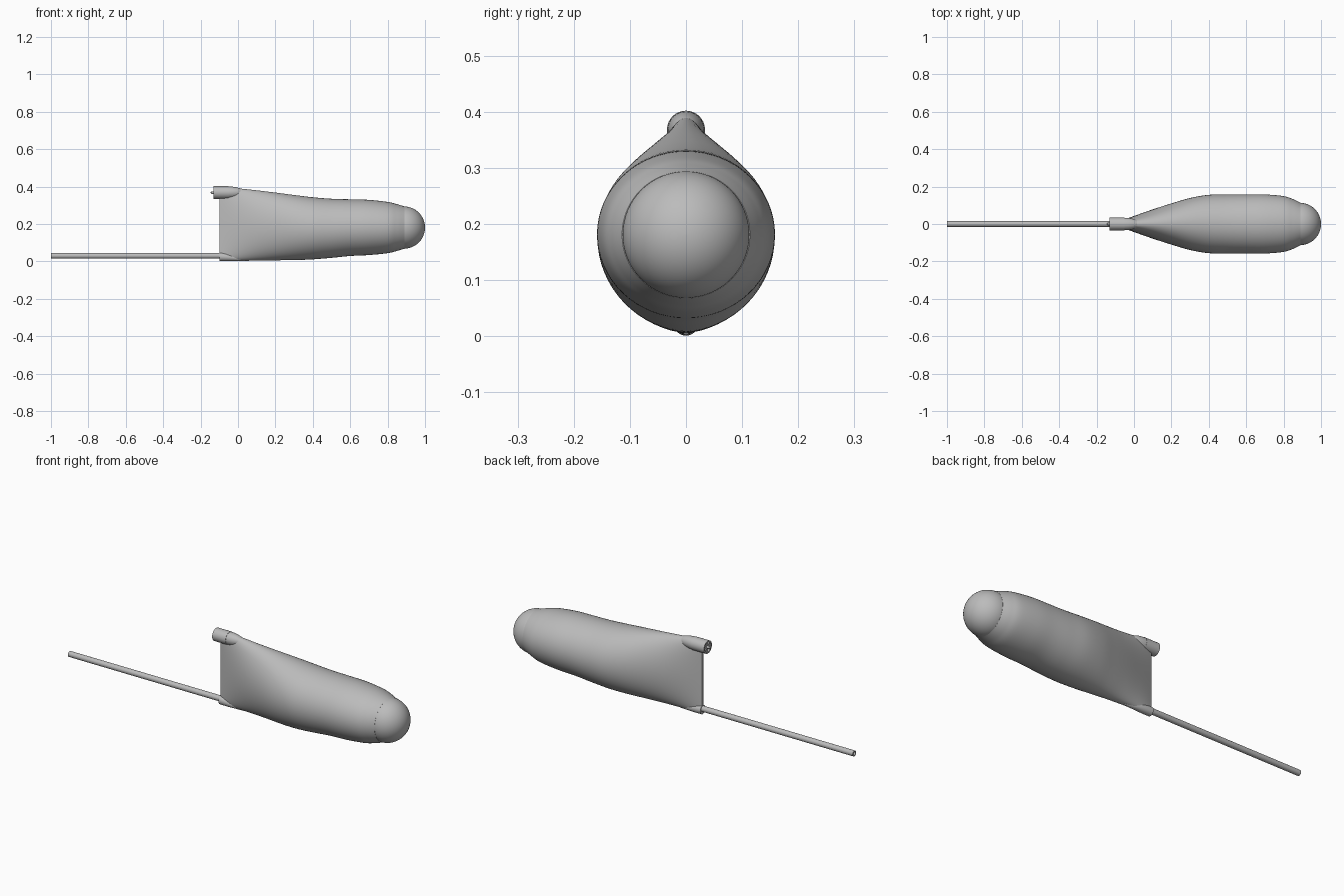
import bpy, bmesh, math
from mathutils import Vector

if "Cube" in bpy.data.objects:
    bpy.data.objects.remove(bpy.data.objects["Cube"])

grey = bpy.data.materials.new("plain_grey")
grey.use_nodes = True
grey.diffuse_color = (0.5, 0.5, 0.5, 1)
grey.node_tree.nodes["Principled BSDF"].inputs["Base Color"].default_value = (0.5, 0.5, 0.5, 1)


def finish(name, bm, angle=35):
    bmesh.ops.recalc_face_normals(bm, faces=bm.faces)
    mesh = bpy.data.meshes.new(name)
    bm.to_mesh(mesh)
    bm.free()
    mesh.materials.append(grey)
    ob = bpy.data.objects.new(name, mesh)
    bpy.context.collection.objects.link(ob)
    bpy.ops.object.select_all(action="DESELECT")
    ob.select_set(True)
    bpy.context.view_layer.objects.active = ob
    bpy.ops.object.shade_smooth_by_angle(angle=math.radians(angle))
    return ob


def refine(rows, steps):
    """Smooth curve through the section rows."""
    out = []
    for i in range(len(rows) - 1):
        a, b = rows[max(i - 1, 0)], rows[i]
        c, d = rows[i + 1], rows[min(i + 2, len(rows) - 1)]
        for s in range(steps):
            t = s / steps
            out.append([q + 0.5 * t * (r - p + t * (2 * p - 5 * q + 4 * r - s4
                        + t * (3 * (q - r) + s4 - p)))
                        for p, q, r, s4 in zip(a, b, c, d)])
    return out + [list(rows[-1])]


def loft(name, rows, sides=32):
    """Skin oval sections: x, half width, top z, bottom z, roundness."""
    bm = bmesh.new()
    rings = []
    for x, w, top, bottom, power in rows:
        ring = []
        for k in range(sides):
            a = math.tau * k / sides
            y = math.copysign(abs(math.cos(a)) ** power, math.cos(a)) * w
            z = (top + bottom) / 2 + math.sin(a) * (top - bottom) / 2
            ring.append(bm.verts.new((x, y, z)))
        rings.append(ring)
    for a, b in zip(rings, rings[1:]):
        for k in range(sides):
            n = (k + 1) % sides
            bm.faces.new((a[k], a[n], b[n], b[k]))
    bm.faces.new(rings[0])
    bm.faces.new(rings[-1])
    return finish(name, bm)


def tube(name, profile, z, sides=32):
    """Round part along x from (x, radius) pairs."""
    return loft(name, [(x, r, z + r, z - r, 1) for x, r in profile], sides)


# Body: round at the nose, narrowing to an upright blade at the tail
body = [
    (-0.10, 0.007, 0.392, 0.005, 0.3),
    (0.00, 0.043, 0.390, 0.005, 0.8),
    (0.10, 0.078, 0.380, 0.005, 1),
    (0.20, 0.110, 0.368, 0.006, 1),
    (0.30, 0.139, 0.355, 0.007, 1),
    (0.40, 0.156, 0.343, 0.011, 1),
    (0.50, 0.158, 0.335, 0.019, 1),
    (0.60, 0.158, 0.332, 0.029, 1),
    (0.70, 0.158, 0.329, 0.034, 1),
    (0.80, 0.149, 0.318, 0.044, 1),
    (0.85, 0.133, 0.306, 0.056, 1),
    (0.89, 0.114, 0.294, 0.068, 1),
]
loft("body", refine(body, 6), 64)

# Nose dome
R = 0.113
dome = [(1 - R + R * math.sin(a), R * math.cos(a))
        for a in (math.pi / 2 * i / 16 for i in range(16))]
tube("nose_dome", dome + [(1, 0.001)], 0.181, 64)

# Tail boom with a hollow end, and its fairing under the body
tube("tail_boom", [(-0.97, 0.009), (-1, 0.009), (-1, 0.015), (-0.08, 0.015)], 0.03)
fairing = [
    (-0.10, 0.022, 0.048, 0.001, 1),
    (-0.05, 0.021, 0.043, 0.001, 1),
    (0.00, 0.016, 0.032, 0.002, 1),
    (0.06, 0.005, 0.012, 0.003, 1),
]
loft("boom_fairing", refine(fairing, 5))

# Upper pod: recessed rear ring and a bullet front
Z = 0.368
tube("pod_ring", [(-0.115, 0.026), (-0.13, 0.026), (-0.13, 0.034),
                  (-0.05, 0.034), (-0.05, 0.03)], Z)
bullet = [(-0.055 + 0.09 * math.sin(a), 0.0325 * math.cos(a) + 0.0005)
          for a in (math.pi / 2 * i / 12 for i in range(13))]
tube("pod_bullet", bullet, Z)
tube("pod_shaft", [(-0.146, 0.003), (-0.142, 0.007), (-0.11, 0.007)], Z, 16)

# Thin radial vanes inside the rear ring
bm = bmesh.new()
for k in range(8):
    a = math.tau * k / 8
    out, side = Vector((0, math.cos(a), math.sin(a))), Vector((0, -math.sin(a), math.cos(a)))
    made = bmesh.ops.create_cube(bm, size=1)["verts"]
    for v in made:
        p = v.co.copy()
        v.co = Vector((-0.12 + p.x * 0.014, 0, Z)) + out * (0.016 + p.y * 0.022) + side * p.z * 0.003
finish("pod_vanes", bm)
